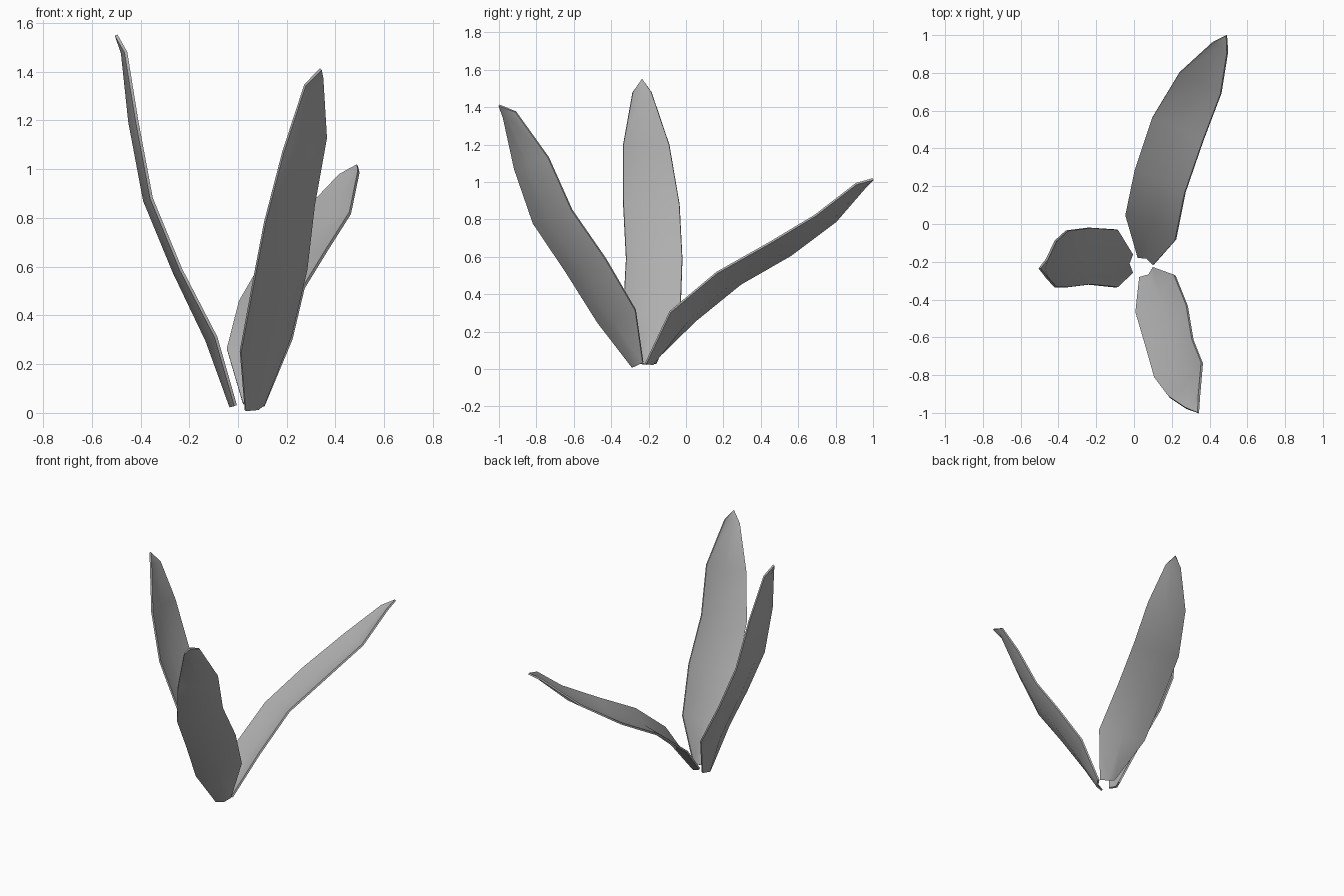
import bpy
import bmesh
from mathutils import Vector

cube = bpy.data.objects.get("Cube")
if cube:
    bpy.data.objects.remove(cube, do_unlink=True)

# Single grey material shared by every leaf
grey = bpy.data.materials.new("leaf_grey")
grey.use_nodes = True
colour = (0.43, 0.43, 0.43, 1)
grey.diffuse_color = colour
grey.node_tree.nodes["Principled BSDF"].inputs["Base Color"].default_value = colour

# Depth of the central fold at each row from base to tip
FOLD = (0.02, 0.04, 0.03, 0.03, 0.03, 0.015)
THICKNESS = 0.012


def make_leaf(name, edge_a, edge_b, tip):
    """Folded blade between two edge paths, meeting at a single tip point."""
    edge_a = [Vector(p) for p in edge_a]
    edge_b = [Vector(p) for p in edge_b]
    tip = Vector(tip)
    centre = [(a + b) / 2 for a, b in zip(edge_a, edge_b)] + [tip]

    # Rows of edge, folded midrib, edge
    bm = bmesh.new()
    rows = []
    for i, (a, b) in enumerate(zip(edge_a, edge_b)):
        along = centre[i + 1] - centre[max(i - 1, 0)]
        outward = along.cross(b - a).normalized()
        midrib = centre[i] + outward * FOLD[i]
        rows.append([bm.verts.new(p) for p in (a, midrib, b)])
    for low, high in zip(rows, rows[1:]):
        for k in range(2):
            bm.faces.new((low[k], low[k + 1], high[k + 1], high[k]))

    # Pointed end
    end = bm.verts.new(tip)
    for k in range(2):
        bm.faces.new((rows[-1][k], rows[-1][k + 1], end))
    bmesh.ops.recalc_face_normals(bm, faces=bm.faces)

    mesh = bpy.data.meshes.new(name)
    bm.to_mesh(mesh)
    bm.free()
    mesh.materials.append(grey)
    leaf = bpy.data.objects.new(name, mesh)
    bpy.context.collection.objects.link(leaf)

    # Give the blade thickness, then smooth it with crisp rims
    solid = leaf.modifiers.new("thickness", 'SOLIDIFY')
    solid.thickness = THICKNESS
    solid.offset = 0
    bpy.ops.object.select_all(action='DESELECT')
    leaf.select_set(True)
    bpy.context.view_layer.objects.active = leaf
    bpy.ops.object.modifier_apply(modifier=solid.name)
    bpy.ops.object.shade_smooth_by_angle(angle=0.9)
    return leaf


# Tall, nearly upright leaf on the right side
spine = ((-0.01, 0.03), (-0.09, 0.31), (-0.235, 0.59),
         (-0.355, 0.88), (-0.415, 1.2), (-0.46, 1.48))
front_y = (-0.26, -0.335, -0.32, -0.335, -0.335, -0.285)
back_y = (-0.16, -0.03, -0.02, -0.035, -0.09, -0.185)
make_leaf("right_leaf",
          [(x, y, z) for (x, z), y in zip(spine, front_y)],
          [(x, y, z) for (x, z), y in zip(spine, back_y)],
          (-0.5, -0.235, 1.55))

# Leaf leaning forward
make_leaf("front_leaf",
          [(0.105, -0.23, 0.035), (0.215, -0.27, 0.315), (0.28, -0.43, 0.59),
           (0.31, -0.61, 0.85), (0.36, -0.735, 1.13), (0.345, -0.91, 1.375)],
          [(0.03, -0.285, 0.01), (0.01, -0.47, 0.25), (0.06, -0.64, 0.52),
           (0.11, -0.815, 0.78), (0.185, -0.915, 1.07), (0.275, -0.975, 1.345)],
          (0.34, -1, 1.41))

# Low leaf curling out to the back
make_leaf("back_leaf",
          [(0.02, -0.175, 0.04), (-0.045, 0.05, 0.26), (0.005, 0.29, 0.455),
           (0.095, 0.56, 0.61), (0.24, 0.8, 0.79), (0.415, 0.96, 0.975)],
          [(0.105, -0.215, 0.03), (0.22, -0.085, 0.305), (0.27, 0.165, 0.515),
           (0.365, 0.44, 0.67), (0.46, 0.69, 0.82), (0.495, 0.91, 0.99)],
          (0.49, 1, 1.015))
